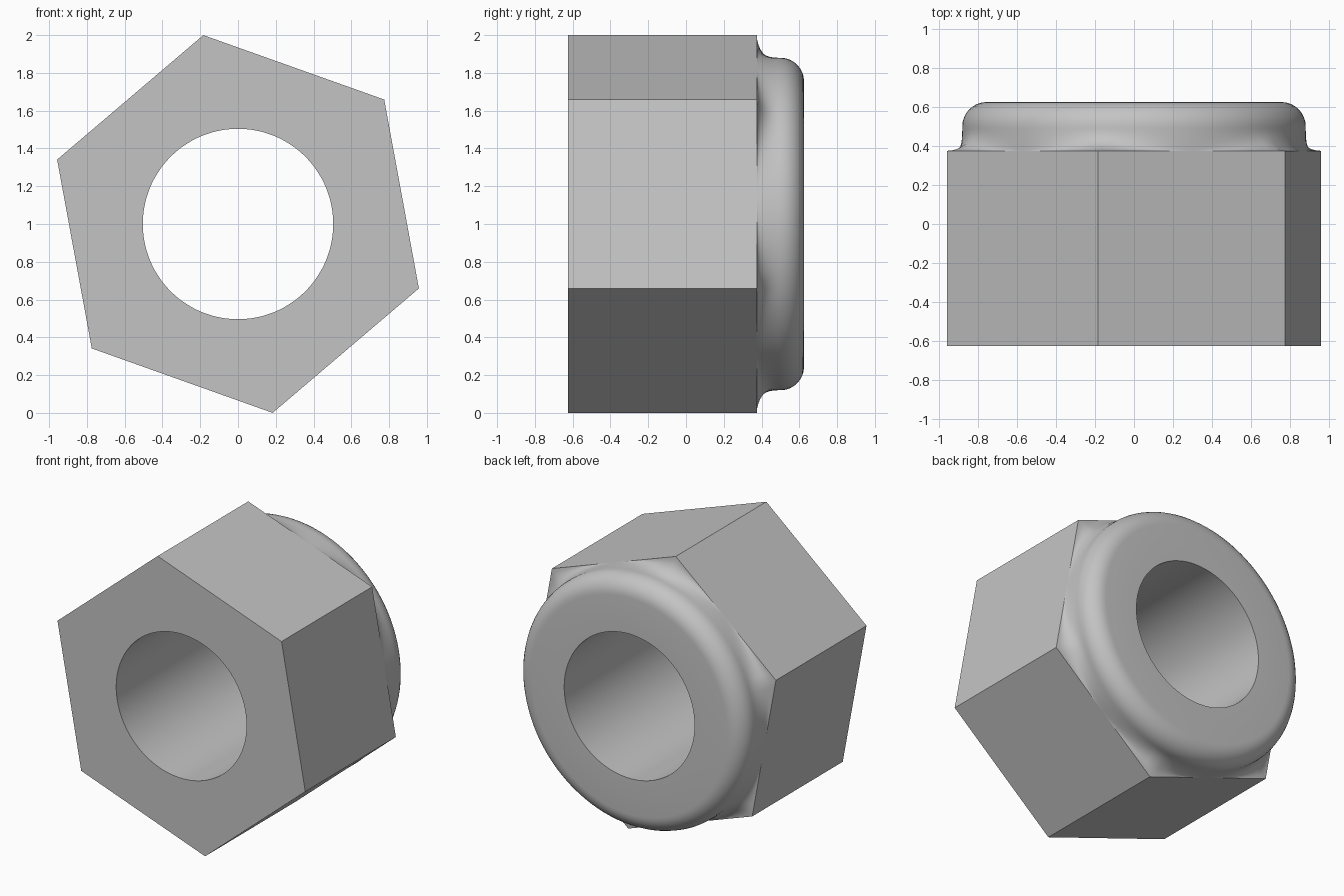
import bpy, bmesh, math

if "Cube" in bpy.data.objects:
    bpy.data.objects.remove(bpy.data.objects["Cube"])

N = 120                        # steps around, a multiple of six
TURN = math.radians(100.4)     # direction of the first hexagon corner
CORNER = 1.0165
COLLAR = CORNER * math.cos(math.pi / 6)   # collar just touches the flats
HOLE = 0.504
FRONT, SHOULDER, BACK = -0.625, 0.375, 0.625
FILLET, ROUND = 0.11, 0.125


def hexagon(a):
    """Radius of the hexagon at angle a from a corner."""
    return COLLAR / math.cos(a % (math.pi / 3) - math.pi / 6)


def circle(r):
    return lambda a: r


def fillet(t):
    """Radius blending from the hexagon to the round collar."""
    return lambda a: hexagon(a) + (COLLAR - hexagon(a)) * math.sin(t)


# Section of the nut: (radius function, y)
section = [(circle(HOLE), FRONT), (hexagon, FRONT), (hexagon, SHOULDER)]
for i in range(1, 9):
    t = i / 8 * math.pi / 2
    section.append((fillet(t), SHOULDER + FILLET * (1 - math.cos(t))))
for i in range(9):
    t = i / 8 * math.pi / 2
    section.append((circle(COLLAR - ROUND * (1 - math.cos(t))),
                    BACK - ROUND + ROUND * math.sin(t)))
section.append((circle(HOLE), BACK))

# Sweep the section around the y axis
bm = bmesh.new()
rings = []
for radius, y in section:
    ring = []
    for k in range(N):
        a = 2 * math.pi * k / N
        r = radius(a)
        ring.append(bm.verts.new((r * math.cos(a + TURN), y,
                                  1 + r * math.sin(a + TURN))))
    rings.append(ring)
M = len(rings)
for j in range(M):
    p, q = rings[j], rings[(j + 1) % M]
    for k in range(N):
        n = (k + 1) % N
        face = bm.faces.new((p[k], p[n], q[n], q[k]))
        face.smooth = j not in (0, 1)
bmesh.ops.recalc_face_normals(bm, faces=bm.faces)

# Keep the hexagon outline, its corners and the hole rims crisp
for j in (0, 1, 2, M - 1):
    for k in range(N):
        bm.edges.get((rings[j][k], rings[j][(k + 1) % N])).smooth = False
for k in range(0, N, N // 6):
    bm.edges.get((rings[1][k], rings[2][k])).smooth = False

mesh = bpy.data.meshes.new("lock_nut")
bm.to_mesh(mesh)
bm.free()
nut = bpy.data.objects.new("lock_nut", mesh)
bpy.context.collection.objects.link(nut)

# Plain grey metal
metal = bpy.data.materials.new("grey_metal")
metal.diffuse_color = (0.55, 0.55, 0.55, 1)
metal.use_nodes = True
metal.node_tree.nodes["Principled BSDF"].inputs["Base Color"].default_value = metal.diffuse_color
mesh.materials.append(metal)
